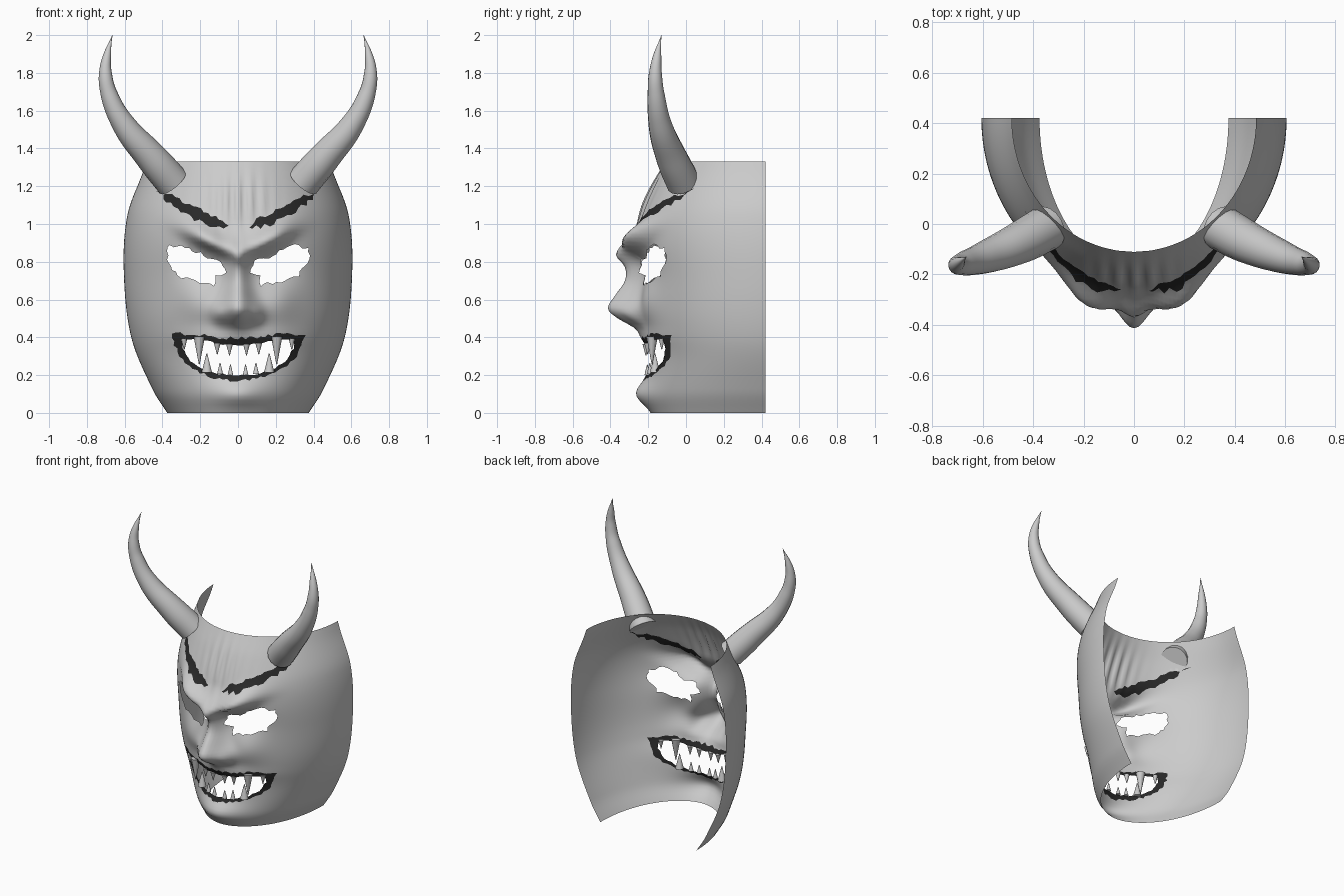
import bpy, bmesh, math, random
from mathutils import Vector
from mathutils.geometry import delaunay_2d_cdt

random.seed(4)
if "Cube" in bpy.data.objects:
    bpy.data.objects.remove(bpy.data.objects["Cube"])


def material(name, value):
    m = bpy.data.materials.new(name)
    m.use_nodes = True
    m.diffuse_color = (value, value, value, 1)
    m.node_tree.nodes["Principled BSDF"].inputs["Base Color"].default_value = (value, value, value, 1)
    return m


GREY = material("pale grey", 0.6)
BLACK = material("black paint", 0.022)


def curve_fn(pts):
    """Smooth function through (position, value) pairs."""
    def slope(i):
        a, b = pts[max(i - 1, 0)], pts[min(i + 1, len(pts) - 1)]
        return (b[1] - a[1]) / (b[0] - a[0])

    def f(p):
        if p <= pts[0][0]:
            return pts[0][1]
        for i in range(len(pts) - 1):
            (a, va), (b, vb) = pts[i], pts[i + 1]
            if p <= b:
                h, u = b - a, (p - a) / (b - a)
                return (va * (1 + 2 * u) * (1 - u) ** 2 + vb * u * u * (3 - 2 * u)
                        + h * slope(i) * u * (1 - u) ** 2 + h * slope(i + 1) * u * u * (u - 1))
        return pts[-1][1]
    return f


# Mask shape: half width, front depth and nose height by z
TOP, BACK = 1.33, 0.42
width = curve_fn([(0, .375), (.12, .45), (.4, .565), (.76, .605), (1.05, .585), (1.27, .505), (TOP, .485)])
depth = curve_fn([(0, .18), (.1, .21), (.3, .2), (.5, .23), (.7, .24), (.9, .26), (1.02, .25), (1.2, .18), (TOP, .11)])
nose = curve_fn([(.38, 0), (.44, .03), (.5, .13), (.55, .18), (.62, .14), (.7, .085), (.8, .07), (.9, .035), (1, 0)])


def bump(d, s):
    return math.exp(-(d / s) ** 2)


def surface(t, z):
    """Point on the mask at side angle t and height z."""
    x = width(z) * math.sin(t)
    a = abs(x)
    out = nose(z) * bump(x, .055 + .045 * bump(z - .53, .1))
    out += .025 * bump(a - .1, .035) * bump(z - .52, .045)                  # nostril wings
    d = z - (.84 + .45 * a)
    ridge = .05 + .055 * bump(a - .17, .13)
    out += ridge * bump(d, .075 if d > 0 else .045) * bump(max(a - .2, 0), .13)  # brow ridge
    out -= .03 * bump(a - .18, .13) * bump(z - .77, .08)                    # eye sockets
    out += .03 * bump(a - .22, .1) * bump(z - .58, .1)                      # cheeks
    out += .055 * bump(x, .15) * bump(z - .1, .07)                          # chin
    out += .02 * bump(x, .3) * bump(z - .4, .05)                            # upper lip
    out += .012 * math.cos(a * 95) * bump(x, .13) * bump(z - 1.12, .12)     # forehead furrows
    y = BACK - (BACK + depth(z)) * math.cos(t) - out * math.cos(t)
    return Vector((x, y, z))


def angle(x, z):
    return math.asin(max(-1, min(1, x / width(z))))


def on_mask(x, z):
    return surface(angle(x, z), z)


# Outlines of holes and paint
def jag(poly, amount, step=.022):
    """Ragged version of a closed outline, in angle and height."""
    out = []
    for i, p in enumerate(poly):
        p, q = Vector(p), Vector(poly[(i + 1) % len(poly)])
        n = max(1, round((q - p).length / step))
        side = Vector((q.y - p.y, p.x - q.x)).normalized()
        for k in range(n):
            c = p.lerp(q, k / n) + side * random.uniform(-amount, amount)
            out.append(Vector((angle(c.x, c.y), c.y)))
    return out


def mirror(poly):
    return [(-x, z) for x, z in poly]


def whole(half):
    return half + mirror(half[1:-1])[::-1]


EYE = [(.07, .74), (.09, .8), (.16, .825), (.24, .865), (.3, .885), (.38, .875), (.37, .79),
       (.32, .73), (.25, .7), (.18, .69), (.12, .67), (.115, .72)]
BROW = [(.055, .985), (.12, 1.035), (.22, 1.085), (.31, 1.135), (.43, 1.18),
        (.36, 1.105), (.28, 1.055), (.19, 1.005), (.12, .985)]
LIP_OUTER = [(0, .395), (.1, .4), (.2, .415), (.26, .42), (.35, .415), (.33, .34), (.28, .265),
             (.22, .22), (.12, .185), (0, .165)]
LIP_INNER = [(0, .36), (.1, .365), (.2, .39), (.295, .385), (.295, .34), (.25, .275),
             (.18, .225), (.1, .205), (0, .2)]

holes = [jag(EYE, .011), jag(mirror(EYE), .011), jag(whole(LIP_INNER), .004)]
paint = [jag(BROW, .012), jag(mirror(BROW), .012), jag(whole(LIP_OUTER), .01)]


def inside(p, poly):
    hit = False
    for a, b in zip(poly, poly[1:] + poly[:1]):
        if (a.y > p.y) != (b.y > p.y) and p.x < a.x + (p.y - a.y) * (b.x - a.x) / (b.y - a.y):
            hit = not hit
    return hit


# Mask sheet: a flat triangulation holding the outlines, wrapped onto the face shape
COLS, ROWS = 110, 62
points = [Vector(((i / COLS - .5) * math.pi, j / ROWS * TOP)) for j in range(ROWS + 1) for i in range(COLS + 1)]
edges = []
for poly in holes + paint:
    s, n = len(points), len(poly)
    points += poly
    edges += [(s + k, s + (k + 1) % n) for k in range(n)]
flat, _, tris, *_ = delaunay_2d_cdt(points, edges, [], 0, 1e-5)

bm = bmesh.new()
verts = [bm.verts.new(surface(p.x, p.y)) for p in flat]
for tri in tris:
    mid = sum((flat[k] for k in tri), Vector((0, 0))) / 3
    if any(inside(mid, h) for h in holes):
        continue
    f = bm.faces.new([verts[k] for k in tri])
    f.smooth = True
    f.material_index = int(any(inside(mid, p) for p in paint))
bmesh.ops.delete(bm, geom=[v for v in bm.verts if not v.link_faces], context="VERTS")
mesh = bpy.data.meshes.new("mask")
bm.to_mesh(mesh)
mesh.materials.append(GREY)
mesh.materials.append(BLACK)
bpy.context.collection.objects.link(bpy.data.objects.new("mask", mesh))

# Horns: tapered curves
HORN = [(.345, -.015, 1.22, .09), (.465, -.08, 1.36, .082), (.6, -.135, 1.52, .063),
        (.68, -.158, 1.68, .046), (.702, -.162, 1.8, .034), (.69, -.15, 1.905, .019), (.665, -.13, 2, .001)]
for side, name in ((1, "left_horn"), (-1, "right_horn")):
    cu = bpy.data.curves.new(name, "CURVE")
    cu.dimensions = "3D"
    cu.bevel_depth, cu.bevel_resolution, cu.resolution_u = 1, 6, 8
    cu.use_fill_caps = True
    sp = cu.splines.new("BEZIER")
    sp.radius_interpolation = "CARDINAL"
    sp.bezier_points.add(len(HORN) - 1)
    for bp, (x, y, z, r) in zip(sp.bezier_points, HORN):
        bp.co, bp.radius = (side * x, y, z), r
        bp.handle_left_type = bp.handle_right_type = "AUTO"
    cu.materials.append(GREY)
    ob = bpy.data.objects.new(name, cu)
    bpy.context.collection.objects.link(ob)
    bpy.ops.object.select_all(action="DESELECT")
    ob.select_set(True)
    bpy.context.view_layer.objects.active = ob
    bpy.ops.object.convert(target="MESH")
    bpy.ops.object.shade_smooth_by_angle(angle=math.radians(50))

# Teeth: cones from root height to tip height, (x, root, tip, radius)
TEETH = {"upper_tooth": [(.045, .365, .305, .018), (.11, .37, .31, .018), (.285, .395, .335, .017)],
         "upper_fang": [(.205, .405, .255, .03)],
         "lower_tooth": [(.04, .2, .255, .015), (.095, .205, .265, .016)],
         "lower_fang": [(.165, .215, .315, .027)]}
for name, group in TEETH.items():
    for x0, root, tip, r in group:
        for x in (x0, -x0):
            p = on_mask(x, root)
            bpy.ops.mesh.primitive_cone_add(vertices=12, radius1=r, radius2=.002, depth=abs(tip - root),
                                            location=(x, p.y + .005, (root + tip) / 2),
                                            rotation=(math.pi if tip < root else 0, 0, 0))
            ob = bpy.context.object
            ob.name = name
            ob.data.materials.append(GREY)
            bpy.ops.object.shade_smooth_by_angle(angle=math.radians(50))
